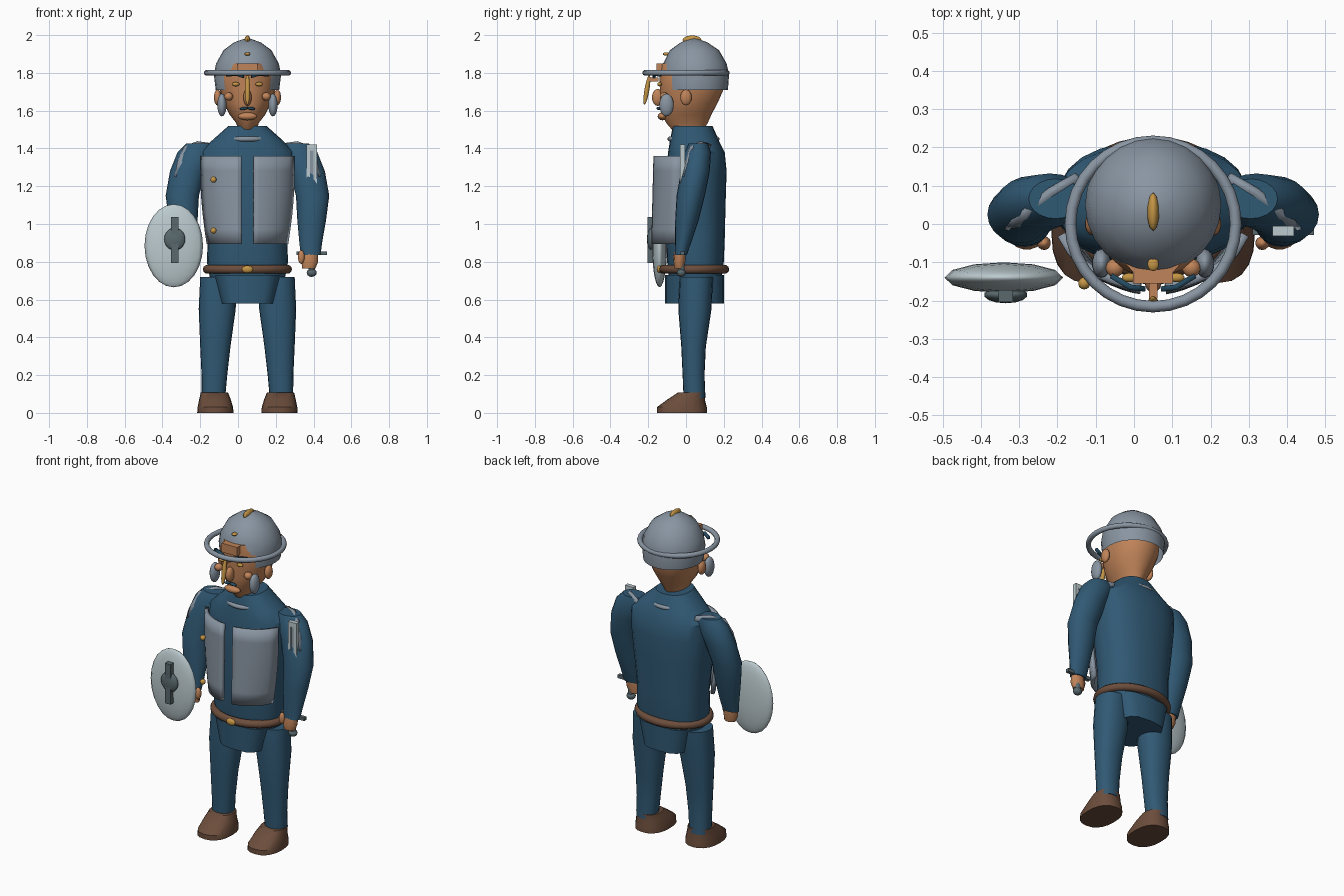
import bpy, bmesh, math
from mathutils import Vector

if "Cube" in bpy.data.objects:
    bpy.data.objects.remove(bpy.data.objects["Cube"])

CX = 0.05  # body centre line


def mat(name, rgb):
    m = bpy.data.materials.new(name)
    m.diffuse_color = (*rgb, 1)
    m.use_nodes = True
    m.node_tree.nodes["Principled BSDF"].inputs["Base Color"].default_value = m.diffuse_color
    return m


BLUE = mat("blue cloth", (0.03, 0.10, 0.175))
GREY = mat("armour grey", (0.25, 0.30, 0.36))
PALE = mat("pale steel", (0.50, 0.59, 0.62))
DARK = mat("dark steel", (0.10, 0.14, 0.155))
SKIN = mat("skin", (0.53, 0.23, 0.10))
BROWN = mat("brown leather", (0.15, 0.075, 0.045))
GOLD = mat("gold", (0.55, 0.30, 0.06))
NAVY = mat("navy hair", (0.018, 0.07, 0.12))


def finish(name, bm, material, angle=35):
    bmesh.ops.recalc_face_normals(bm, faces=bm.faces)
    me = bpy.data.meshes.new(name)
    bm.to_mesh(me)
    bm.free()
    ob = bpy.data.objects.new(name, me)
    bpy.context.collection.objects.link(ob)
    me.materials.append(material)
    bpy.context.view_layer.objects.active = ob
    ob.select_set(True)
    if angle:
        bpy.ops.object.shade_smooth_by_angle(angle=math.radians(angle))
    ob.select_set(False)
    return ob


def loft(name, rings, material, n=24, power=1.0, angle=35):
    """Stack horizontal ellipses (x, y, z, rx, ry) into a closed body."""
    bm = bmesh.new()
    loops = []
    for x, y, z, rx, ry in rings:
        loop = []
        for i in range(n):
            a = 2 * math.pi * i / n
            c, s = math.cos(a), math.sin(a)
            loop.append(bm.verts.new((x + rx * math.copysign(abs(c) ** power, c),
                                      y + ry * math.copysign(abs(s) ** power, s), z)))
        loops.append(loop)
    for a, b in zip(loops, loops[1:]):
        for i in range(n):
            j = (i + 1) % n
            bm.faces.new((a[i], a[j], b[j], b[i]))
    bm.faces.new(loops[0])
    bm.faces.new(loops[-1])
    return finish(name, bm, material, angle)


def ball(name, loc, radii, material, u=14, v=10, rot=(0, 0, 0)):
    bm = bmesh.new()
    bmesh.ops.create_uvsphere(bm, u_segments=u, v_segments=v, radius=1)
    ob = finish(name, bm, material)
    ob.location, ob.scale, ob.rotation_euler = loc, radii, rot
    return ob


def box(name, loc, size, material, rot=(0, 0, 0)):
    bm = bmesh.new()
    bmesh.ops.create_cube(bm, size=1)
    ob = finish(name, bm, material, 0)
    ob.location, ob.scale, ob.rotation_euler = loc, size, rot
    return ob


def ring(name, loc, rx, ry, r, material, n=32, m=10):
    """Elliptical ring lying flat, with a round section."""
    bm = bmesh.new()
    grid = []
    for i in range(n):
        a = 2 * math.pi * i / n
        grid.append([bm.verts.new((loc[0] + math.cos(a) * (rx + r * math.cos(b)),
                                   loc[1] + math.sin(a) * (ry + r * math.cos(b)),
                                   loc[2] + r * math.sin(b)))
                     for b in (2 * math.pi * k / m for k in range(m))])
    for i in range(n):
        for k in range(m):
            p, q, l = grid[i], grid[(i + 1) % n], (k + 1) % m
            bm.faces.new((p[k], q[k], q[l], p[l]))
    return finish(name, bm, material, 60)


def sheet(name, rows, thickness, material):
    """Skin a grid of points and give it thickness."""
    bm = bmesh.new()
    g = [[bm.verts.new(p) for p in row] for row in rows]
    for a, b in zip(g, g[1:]):
        for i in range(len(a) - 1):
            bm.faces.new((a[i], a[i + 1], b[i + 1], b[i]))
    ob = finish(name, bm, material)
    mod = ob.modifiers.new("thickness", 'SOLIDIFY')
    mod.thickness, mod.offset = thickness, 0
    return ob


# torso and hip skirt
loft("torso", [(CX, 0.05, 0.72, 0.20, 0.14), (CX, 0.05, 0.80, 0.215, 0.15),
               (CX, 0.05, 0.92, 0.21, 0.155), (CX, 0.05, 1.12, 0.235, 0.16),
               (CX, 0.055, 1.28, 0.25, 0.16), (CX, 0.055, 1.38, 0.25, 0.15),
               (CX, 0.045, 1.44, 0.19, 0.13), (CX, 0.035, 1.52, 0.10, 0.105)], BLUE, power=0.85)
loft("hip_skirt", [(CX, 0.045, 0.58, 0.14, 0.155), (CX, 0.045, 0.73, 0.18, 0.155)],
     BLUE, n=16, power=0.6)
ring("belt", (CX, 0.043, 0.76), 0.213, 0.163, 0.023, BROWN)
ball("belt_buckle", (CX, -0.14, 0.76), (0.03, 0.015, 0.02), GOLD)
ring("collar_trim", (CX, 0.04, 1.45), 0.12, 0.125, 0.013, GREY)

# limbs, mirrored about the centre line
for s, side in ((-1, "right"), (1, "left")):
    def X(d):
        return CX + s * d

    loft(side + "_leg", [(X(0.18), 0.045, 0.08, 0.062, 0.058), (X(0.175), 0.04, 0.20, 0.068, 0.058),
                         (X(0.17), 0.04, 0.35, 0.080, 0.065), (X(0.16), 0.047, 0.55, 0.098, 0.088),
                         (X(0.155), 0.055, 0.72, 0.095, 0.088)], BLUE, n=20, power=0.9)
    loft(side + "_shoe", [(X(0.17), -0.022, 0.0, 0.096, 0.132), (X(0.17), -0.022, 0.03, 0.094, 0.132),
                          (X(0.172), 0.0, 0.07, 0.084, 0.10), (X(0.175), 0.03, 0.108, 0.072, 0.072)],
         BROWN, n=20, power=0.85)
    loft(side + "_arm", [(X(0.335), -0.028, 0.835, 0.052, 0.032), (X(0.335), -0.015, 0.90, 0.06, 0.042),
                         (X(0.34), 0.005, 1.02, 0.076, 0.062), (X(0.345), 0.025, 1.15, 0.088, 0.075),
                         (X(0.315), 0.05, 1.28, 0.095, 0.076), (X(0.27), 0.062, 1.38, 0.10, 0.07),
                         (X(0.255), 0.066, 1.425, 0.07, 0.052)], BLUE, n=20)
    loft(side + "_hand", [(X(0.325), -0.035, 0.765, 0.035, 0.025), (X(0.33), -0.035, 0.80, 0.044, 0.032),
                          (X(0.335), -0.03, 0.85, 0.04, 0.028)], SKIN, n=14)
    ball(side + "_thumb", (X(0.285), -0.05, 0.825), (0.018, 0.018, 0.036), SKIN)

    # shoulder guard
    top = [(0.20, 0.125, 1.425), (0.27, 0.085, 1.435), (0.335, 0.03, 1.41), (0.37, 0.01, 1.33), (0.385, -0.005, 1.25)]
    drop = [(-0.02, -0.01, -0.05)] * 3 + [(-0.04, -0.01, -0.01)] * 2
    sheet(side + "_shoulder_guard",
          [[(X(p[0]), p[1], p[2]) for p in top],
           [(X(p[0] + d[0]), p[1] + d[1], p[2] + d[2]) for p, d in zip(top, drop)]], 0.02, GREY)

    # chest plate wrapped around the front of the torso
    rows = []
    for k in range(7):
        t = k / 6
        rx, ry = 0.215 + 0.035 * t + 0.012 * math.sin(math.pi * t), 0.20 - 0.012 * t
        row = []
        for i in range(9):
            d = 0.032 + (rx * 0.96 - 0.032) * i / 8
            row.append((X(d), 0.025 - ry * math.sqrt(1 - (d / rx) ** 2), 0.895 + 0.465 * t))
        rows.append(row)
    sheet(side + "_chest_plate", rows, 0.022, GREY)

    # face details
    ball(side + "_ear", (X(0.158), 0.0, 1.67), (0.02, 0.03, 0.042), SKIN)
    ball(side + "_cheek_guard", (X(0.135), -0.103, 1.63), (0.025, 0.038, 0.06), GREY)
    ball(side + "_cheek", (X(0.10), -0.115, 1.675), (0.024, 0.024, 0.022), SKIN)
    ball(side + "_eye", (X(0.062), -0.14, 1.74), (0.02, 0.012, 0.011), GOLD)
    sheet(side + "_eyebrow", [[(X(d), y, z + h) for d, y, z in
                               ((0.02, -0.17, 1.772), (0.06, -0.165, 1.785), (0.11, -0.135, 1.78))]
                              for h in (0, 0.016)], 0.014, NAVY)
    ball(side + "_moustache", (X(0.019), -0.145, 1.612), (0.023, 0.012, 0.008), NAVY,
         rot=(0, s * 0.15, 0))

# head
loft("head", [(CX, 0.01, 1.50, 0.05, 0.085), (CX, 0.005, 1.535, 0.06, 0.11),
              (CX, 0.005, 1.58, 0.095, 0.13), (CX, 0.015, 1.64, 0.125, 0.152),
              (CX, 0.03, 1.71, 0.147, 0.168), (CX, 0.03, 1.79, 0.152, 0.172),
              (CX, 0.0, 1.85, 0.10, 0.148)], SKIN)
ball("lips", (CX, -0.125, 1.57), (0.052, 0.025, 0.021), SKIN)
ball("nose", (CX, -0.15, 1.67), (0.022, 0.03, 0.045), SKIN)
box("forehead_panel", (CX, -0.133, 1.823), (0.105, 0.044, 0.055), SKIN)

# helmet with an open face
dome = loft("helmet", [(CX, 0.05, 1.71, 0.168, 0.172), (CX, 0.05, 1.79, 0.178, 0.178),
                       (CX, 0.047, 1.85, 0.166, 0.168), (CX, 0.045, 1.92, 0.127, 0.13),
                       (CX, 0.043, 1.962, 0.07, 0.07), (CX, 0.043, 1.982, 0.012, 0.012)], GREY, angle=30)
bm = bmesh.new()
bm.from_mesh(dome.data)
gone = [f for f in bm.faces if f.calc_center_median().z < 1.78
        and (f.calc_center_median().y < -0.06 or abs(f.normal.z) > 0.9)]
bmesh.ops.delete(bm, geom=gone, context='FACES')
bm.to_mesh(dome.data)
bm.free()
ring("helmet_brim", (CX, 0.0, 1.80), 0.216, 0.216, 0.015, GREY)
ball("helmet_crest", (CX, 0.032, 1.974), (0.016, 0.05, 0.024), GOLD, u=10, v=8)
ball("helmet_stud", (CX, -0.105, 1.90), (0.015, 0.018, 0.009), GOLD)
ball("nose_guard", (CX, -0.207, 1.71), (0.014, 0.013, 0.08), GOLD, rot=(-0.17, 0, 0))
box("nose_guard_mount", (CX, -0.17, 1.765), (0.022, 0.05, 0.02), SKIN)

# chest fittings
for z in (1.235, 0.965):
    ball("coat_button", (-0.13, -0.155, z), (0.016, 0.016, 0.016), GOLD)

# round shield
ball("shield", (-0.34, -0.14, 0.885), (0.155, 0.04, 0.22), PALE, u=12, v=12)
ball("shield_boss", (-0.335, -0.185, 0.92), (0.057, 0.022, 0.06), DARK)
box("shield_bar", (-0.335, -0.188, 0.915), (0.038, 0.032, 0.245), DARK)

# sword held upright
SX, SY = 0.39, -0.018
for d in (-0.019, 0.019):
    box("sword_blade_edge", (SX + d, SY, 1.145), (0.018, 0.026, 0.55), PALE)
box("sword_blade_groove", (SX, SY, 1.135), (0.022, 0.016, 0.55), GREY)
box("sword_blade_tip", (SX, SY, 1.405), (0.056, 0.026, 0.03), PALE)
box("sword_guard", (SX, SY, 0.845), (0.16, 0.022, 0.02), DARK)
loft("sword_grip", [(SX, -0.025, 0.74, 0.018, 0.018), (SX, -0.025, 0.85, 0.018, 0.018)], DARK, n=12)
ball("sword_pommel", (SX, -0.025, 0.742), (0.027, 0.024, 0.022), DARK)
